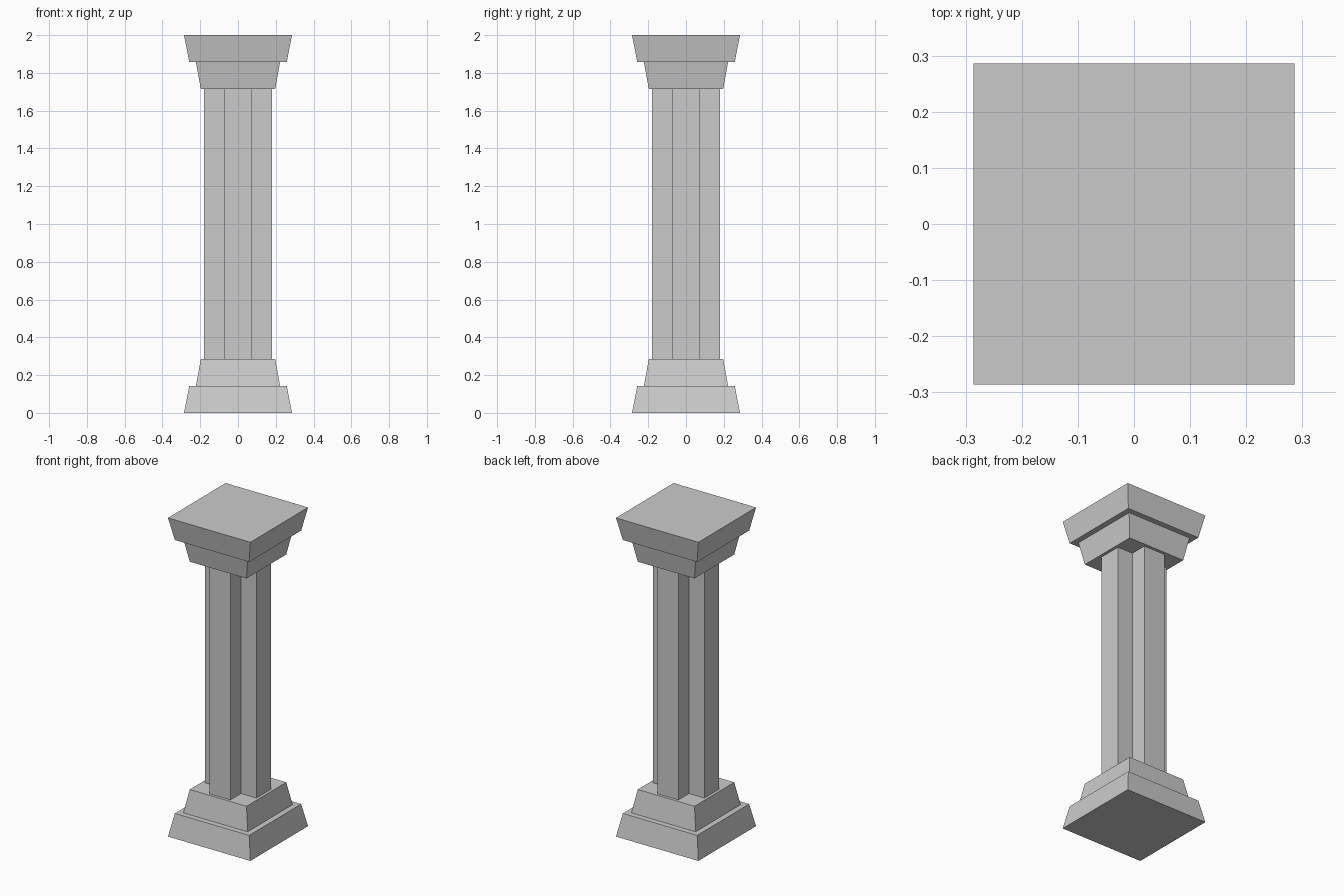
import bpy, bmesh

if "Cube" in bpy.data.objects:
    bpy.data.objects.remove(bpy.data.objects["Cube"], do_unlink=True)

stone = bpy.data.materials.new("grey_stone")
stone.use_nodes = True
GREY = (0.6, 0.6, 0.6, 1)
stone.diffuse_color = GREY
stone.node_tree.nodes["Principled BSDF"].inputs["Base Color"].default_value = GREY


def loft(name, bottom, top, z0, z1):
    """Solid between two matching outlines at heights z0 and z1."""
    bm = bmesh.new()
    low = [bm.verts.new((x, y, z0)) for x, y in bottom]
    high = [bm.verts.new((x, y, z1)) for x, y in top]
    bm.faces.new(low[::-1])
    bm.faces.new(high)
    n = len(low)
    for i in range(n):
        j = (i + 1) % n
        bm.faces.new((low[i], low[j], high[j], high[i]))
    bmesh.ops.recalc_face_normals(bm, faces=bm.faces)
    mesh = bpy.data.meshes.new(name)
    bm.to_mesh(mesh)
    bm.free()
    mesh.materials.append(stone)
    obj = bpy.data.objects.new(name, mesh)
    bpy.context.collection.objects.link(obj)


def square(r):
    return [(-r, -r), (r, -r), (r, r), (-r, r)]


def cross(r, w):
    """Plus-shaped outline: one arm turned through four quarter turns."""
    points = []
    x, y = (w, -w), (r, -w)
    arm = [x, y, (r, w)]
    for _ in range(4):
        points += arm
        arm = [(-b, a) for a, b in arm]
    return points


HEIGHT = 2.0
# Stepped, tapered tiers, mirrored from base to capital
tiers = [("plinth", 0.286, 0.258, 0, 0.142),
         ("step", 0.223, 0.197, 0.142, 0.285)]
for name, wide, narrow, z0, z1 in tiers:
    loft("base_" + name, square(wide), square(narrow), z0, z1)
    loft("capital_" + name, square(narrow), square(wide), HEIGHT - z1, HEIGHT - z0)

# Plus-shaped shaft
shaft = cross(0.179, 0.073)
loft("shaft", shaft, shaft, 0.285, HEIGHT - 0.285)
